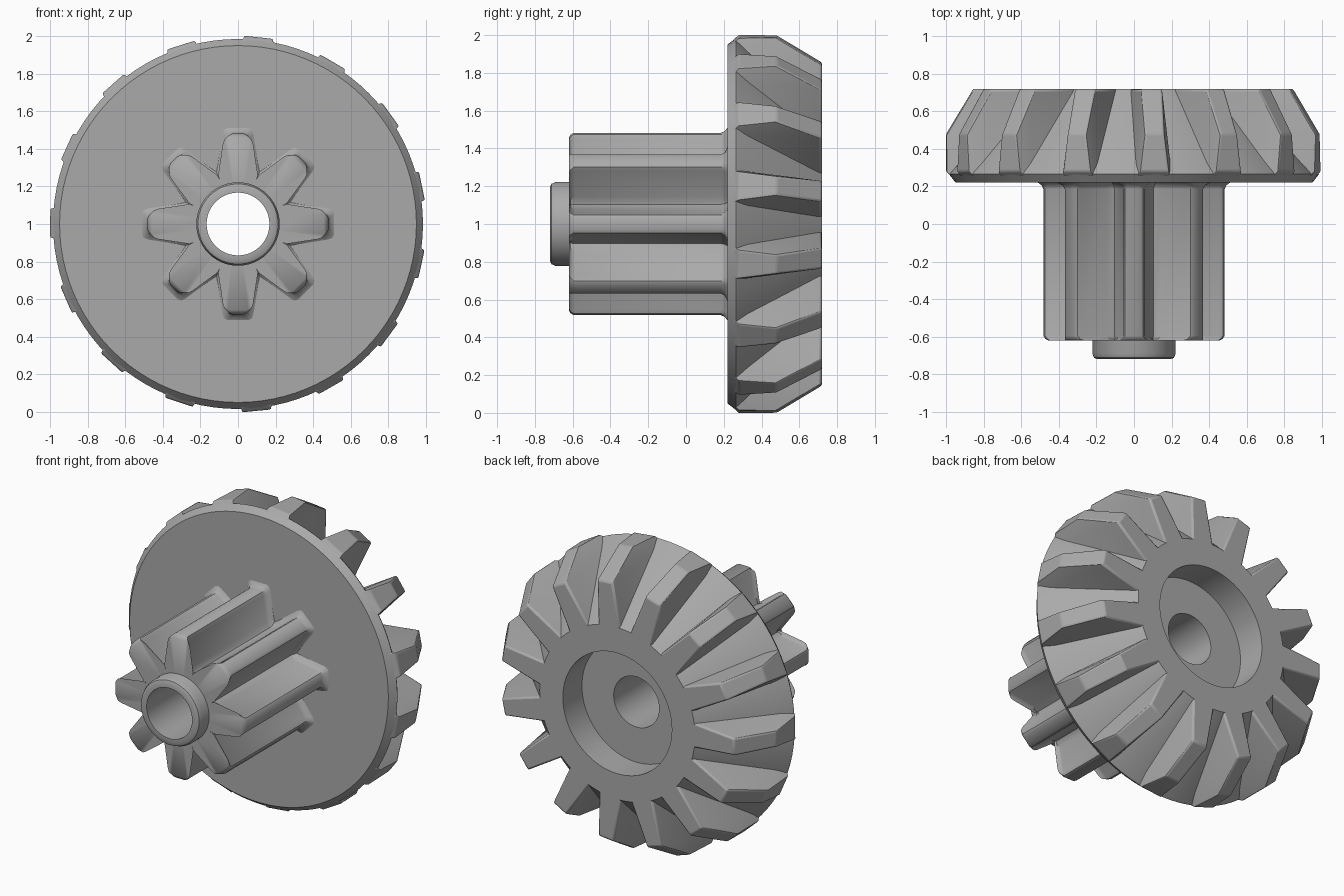
import bpy, bmesh, math
from mathutils import Vector

if "Cube" in bpy.data.objects:
    bpy.data.objects.remove(bpy.data.objects["Cube"], do_unlink=True)

grey = bpy.data.materials.new("neutral_grey")
grey.use_nodes = True
colour = (0.40, 0.40, 0.40, 1)
grey.diffuse_color = colour
grey.node_tree.nodes["Principled BSDF"].inputs["Base Color"].default_value = colour

AXIS_Z = 1.0


def place(radius, side, y, angle):
    """Point at a radius and sideways offset, turned clockwise about the axle."""
    s, c = math.sin(angle), math.cos(angle)
    return Vector((radius * s + side * c, y, AXIS_Z + radius * c - side * s))


def finish(name, bm, smooth_angle=30):
    bmesh.ops.recalc_face_normals(bm, faces=bm.faces[:])
    mesh = bpy.data.meshes.new(name)
    bm.to_mesh(mesh)
    bm.free()
    mesh.materials.append(grey)
    obj = bpy.data.objects.new(name, mesh)
    bpy.context.collection.objects.link(obj)
    bpy.ops.object.select_all(action='DESELECT')
    obj.select_set(True)
    bpy.context.view_layer.objects.active = obj
    bpy.ops.object.shade_smooth_by_angle(angle=math.radians(smooth_angle))
    return obj


def bridge(bm, a, b):
    for i in range(len(a)):
        j = (i + 1) % len(a)
        bm.faces.new((a[i], a[j], b[j], b[i]))


# Turned body: front boss, shaft, disc, root cone, rear recess and through hole
profile = [(.167, -.72), (.195, -.72), (.213, -.712), (.222, -.69), (.222, .22),
           (.95, .22), (.985, .265), (.975, .28), (.57, .72),
           (.40, .72), (.40, .52), (.167, .52)]
SEGMENTS = 96
bm = bmesh.new()
rings = [[bm.verts.new(place(r, 0, y, math.tau * i / SEGMENTS)) for i in range(SEGMENTS)]
         for r, y in profile]
for k, ring in enumerate(rings):
    bridge(bm, ring, rings[(k + 1) % len(rings)])
finish("gear_body", bm)

# Pinion: toothed section with a rounded front and a flare at the disc
PINION_TEETH = 8


def pinion_outline(grow):
    tooth = [(.285, -.08), (.45, -.055), (.473, -.047), (.483, -.028)]
    tooth += [(r, -s) for r, s in reversed(tooth)]
    points = []
    for n in range(PINION_TEETH):
        a = math.tau * n / PINION_TEETH
        points += [(r + grow, s + math.copysign(grow, s), a) for r, s in tooth]
        points.append((.272 + grow, 0, a + math.pi / PINION_TEETH))
    return points


sections = [(-.62, -.026), (-.612, -.011), (-.595, 0), (.185, 0), (.205, .008), (.22, .028)]
bm = bmesh.new()
loops = []
for y, grow in sections:
    loops.append([bm.verts.new(place(r, s, y, a)) for r, s, a in pinion_outline(grow)])
for a, b in zip(loops, loops[1:]):
    bridge(bm, a, b)
# Front face as a ring around the boss, so the hole stays open
count = len(loops[0])
inner = [bm.verts.new(place(.20, 0, -.62, math.atan2(v.co.x, v.co.z - AXIS_Z)))
         for v in loops[0]]
bridge(bm, loops[0], inner)
finish("pinion_teeth", bm, 35)

# Bevel teeth: tapered blocks standing on the root cone
BEVEL_TEETH = 15
PHASE = math.radians(6.3)
stations = [(.265, .93, .10), (.25, .97, .085), (.28, 1.0, .075), (.48, 1.0, .05),
            (.72, .855, .055), (.72, .54, .082)]
bm = bmesh.new()
for n in range(BEVEL_TEETH):
    a = PHASE + math.tau * n / BEVEL_TEETH
    verts = [bm.verts.new(place(r, side * w, y, a))
             for y, r, w in stations for side in (-1, 1)]
    bmesh.ops.convex_hull(bm, input=verts)
bmesh.ops.dissolve_limit(bm, angle_limit=math.radians(2),
                         verts=bm.verts[:], edges=bm.edges[:])
teeth = finish("bevel_teeth", bm)
soften = teeth.modifiers.new("soft_edges", 'BEVEL')
soften.width = .01
soften.segments = 2
soften.limit_method = 'ANGLE'
soften.angle_limit = math.radians(25)
